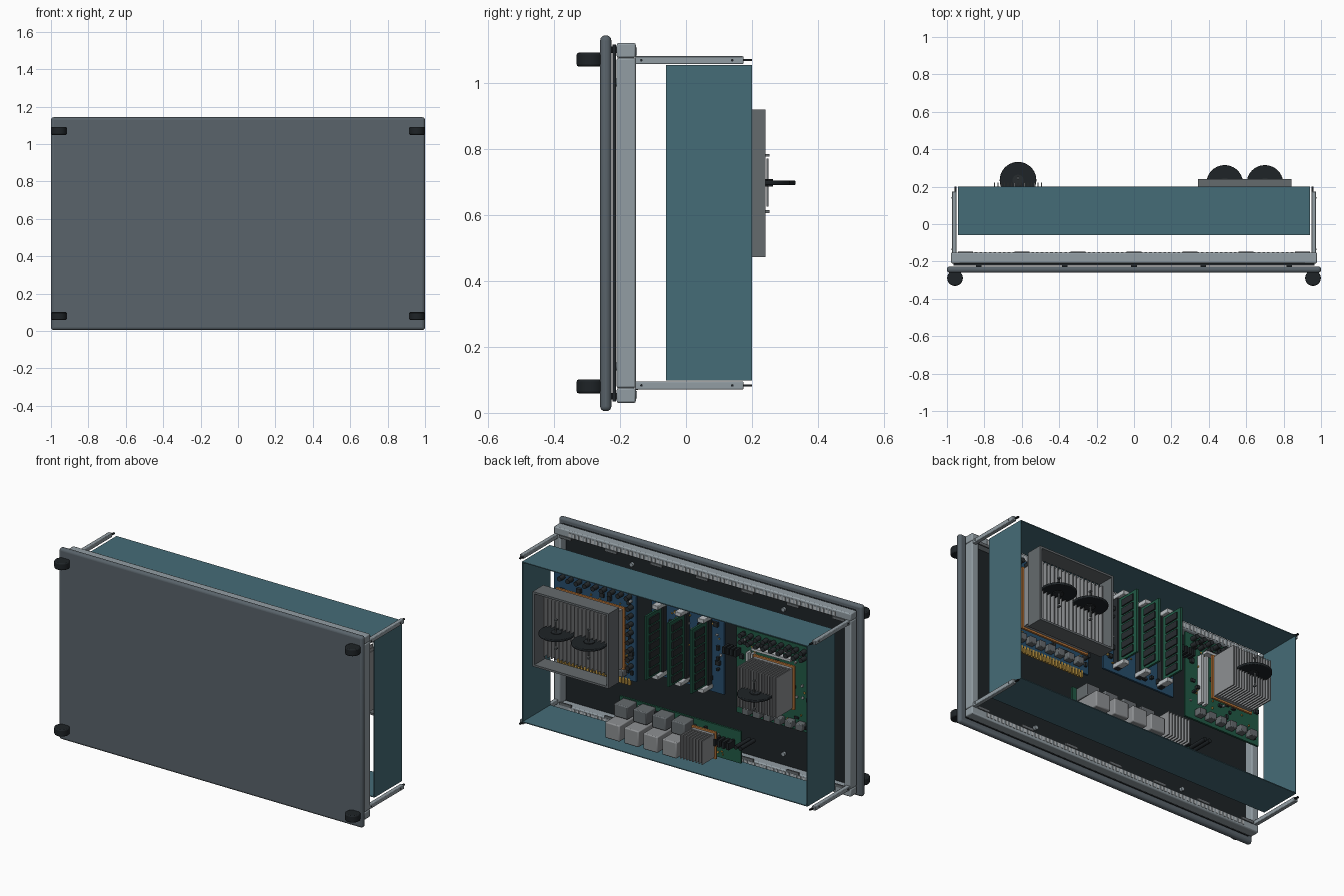
import bpy, bmesh, math, random
from mathutils import Matrix

if "Cube" in bpy.data.objects:
    bpy.data.objects.remove(bpy.data.objects["Cube"])
random.seed(4)

COL = dict(panel=(.10, .125, .145), black=(.013, .017, .02), steel=(.29, .34, .37), teal=(.06, .15, .185),
           green=(.015, .10, .06), blue=(.02, .075, .15), gold=(.55, .33, .06), copper=(.6, .22, .05),
           fin=(.27, .28, .29), grey=(.13, .145, .155), white=(.5, .53, .55), chip=(.02, .025, .028))
MATS = {}
for n, c in COL.items():
    MATS[n] = bpy.data.materials.new(n)
    MATS[n].diffuse_color = (*c, 1)


def finish(name, bm, col, bevel=0, seg=3):
    me = bpy.data.meshes.new(name)
    bm.to_mesh(me)
    bm.free()
    ob = bpy.data.objects.new(name, me)
    bpy.context.collection.objects.link(ob)
    me.materials.append(MATS[col])
    if bevel:
        m = ob.modifiers.new("bevel", 'BEVEL')
        m.width, m.segments = bevel, seg
        smooth(ob)
    return ob


def smooth(ob):
    bpy.ops.object.select_all(action='DESELECT')
    ob.select_set(True)
    bpy.context.view_layer.objects.active = ob
    bpy.ops.object.shade_smooth_by_angle(angle=math.radians(35))


def boxes(name, items, col, bevel=0, seg=2):
    """items: (x0, x1, y0, y1, z0, z1) bounds, joined in one mesh"""
    bm = bmesh.new()
    for a, b, c, d, e, f in items:
        m = Matrix.Translation(((a+b)/2, (c+d)/2, (e+f)/2)) @ Matrix.Diagonal((b-a, d-c, f-e, 1))
        bmesh.ops.create_cube(bm, size=1, matrix=m)
    return finish(name, bm, col, bevel, seg)


def cyls(name, items, col, axis='Z', bevel=0, n=32):
    """items: (x, y, z, radius, length) centred"""
    rot = {'Z': Matrix(), 'Y': Matrix.Rotation(math.pi/2, 4, 'X'), 'X': Matrix.Rotation(math.pi/2, 4, 'Y')}[axis]
    bm = bmesh.new()
    for x, y, z, r, h in items:
        bmesh.ops.create_cone(bm, cap_ends=True, segments=n, radius1=r, radius2=r, depth=h,
                              matrix=Matrix.Translation((x, y, z)) @ rot)
    ob = finish(name, bm, col, bevel, 2)
    if not bevel:
        smooth(ob)
    return ob


def ring(x, z, w, h, t, y0, y1):
    """four walls of a rectangular frame facing y"""
    return [(x-w, x+w, y0, y1, z+h-t, z+h), (x-w, x+w, y0, y1, z-h, z-h+t),
            (x-w, x-w+t, y0, y1, z-h+t, z+h-t), (x+w-t, x+w, y0, y1, z-h+t, z+h-t)]


# Front panel, wheels, inner plate
boxes("front_panel", [(-1, 1, -.26, -.226, .005, 1.143)], "panel", .015, 4)
cyls("foot_wheels", [(sx*.957, -.289, z, .042, .042) for sx in (-1, 1) for z in (.08, 1.07)], "black", bevel=.006)
boxes("foot_brackets", [(sx*.957-.02, sx*.957+.02, -.275, -.255, z-.015, z+.015)
                        for sx in (-1, 1) for z in (.08, 1.07)], "black")
boxes("inner_plate", [(-.965, .965, -.222, -.212, .035, 1.115)], "black")
boxes("panel_spacers", [(x-.015, x+.015, -.228, -.208, z-.01, z+.01)
                        for x in (-.83, -.37, 0, .37, .83) for z in (.05, 1.1)], "black")

# Mounting frame with vent strips and clips
boxes("mount_frame", ring(0, .575, .978, .545, .045, -.21, -.152), "steel", .006)
vents = []
for i in range(70):
    x = -.87 + i*1.74/69
    for z in (.055, 1.095):
        vents.append((x-.007, x+.007, -.153, -.149, z-.012, z+.012))
boxes("vent_strips", vents, "white")
boxes("frame_clips", [(x-.04, x+.04, -.155, -.146, z-.008, z+.008)
                      for x in (-.9, -.6, -.3, 0, .3, .6, .9) for z in (.078, 1.072)], "grey")
cyls("frame_screws", [(x, -.207, z, .012, .02) for x in (-.5, .5) for z in (.14, 1.0)], "steel", 'Y', n=16)

# Corner posts
posts, tongues, screws = [], [], []
for sx in (-1, 1):
    for z in (.083, 1.068):
        posts.append((sx*.961-.012, sx*.961+.012, -.155, .174, z-.012, z+.012))
        tongues.append((sx*.955-.006, sx*.955+.006, .17, .2, z-.003, z+.003))
        screws += [(sx*.973, y, z, .004, .004) for y in (-.135, .14)]
boxes("corner_posts", posts, "steel", .003)
boxes("post_tongues", tongues, "black")
cyls("post_screws", screws, "black", 'X', n=10)

# Teal outer shell, open front and back
boxes("shell", ring(0, .576, .94, .478, .005, -.06, .2), "teal")

# Circuit boards
boxes("power_board", [(.32, .86, 0, .012, .43, .955)], "blue")
boxes("memory_board", [(-.26, .22, 0, .012, .51, .95)], "blue")
boxes("processor_board", [(-.84, -.34, 0, .012, .43, .94)], "green")
boxes("port_board", [(-.37, .43, 0, .012, .13, .32)], "green")
boxes("edge_contacts", [(.36+i*.0195, .372+i*.0195, 0, .014, .4, .44) for i in range(25)], "gold")


def scatter(name, x0, x1, z0, z1, n, col, s, h):
    items = []
    for _ in range(n):
        x, z = random.uniform(x0, x1), random.uniform(z0, z1)
        w, d = random.uniform(.4, 1)*s, random.uniform(.4, 1)*s
        items.append((x-w, x+w, .01, .012+random.uniform(.4, 1)*h, z-d, z+d))
    boxes(name, items, col)


for nm, b in (("power", (.34, .84, .46, .93)), ("memory", (-.24, .2, .53, .93)),
              ("processor", (-.82, -.36, .46, .92)), ("port", (-.35, .4, .15, .3))):
    scatter(nm+"_chips", *b, 30, "chip", .014, .02)
    scatter(nm+"_resistors", *b, 22, "gold", .006, .012)
    scatter(nm+"_sockets", *b, 14, "white", .007, .015)

# Rows of coils, capacitors and connectors
row = [(.38+i*.065, .425+i*.065, .01, .05, .455, .495) for i in range(7)]
row += [(-.8+i*.07, -.755+i*.07, .01, .055, .45, .49) for i in range(6)]
boxes("coils", row, "grey", .004)
caps = [(-.79+i*.05, .03, z, .014, .045) for i in range(9) for z in (.87, .91)]
caps += [(.36+i*.055, .03, .93, .014, .045) for i in range(9)]
caps += [(.35, .03, .52+i*.05, .014, .045) for i in range(8)]
cyls("capacitors", caps, "chip", 'Y', n=12)
boxes("slot_bars", [(-.72, -.46, .01, .045, .84, .855), (-.47, -.455, .01, .045, .53, .82),
                    (-.44, -.425, .01, .045, .53, .82)], "white")
boxes("cable_headers", [(-.33+i*.03, -.312+i*.03, .01, .07, .22, .26) for i in range(4)]
      + [(-.37+i*.025, -.355+i*.025, .005, .06, .78, .82) for i in range(4)], "black")
cyls("cable_stubs", [(x, .04, .27, .012, .13) for x in (-.4, -.43)], "black", 'Y', n=14)

# Memory cards standing on edge
cards, chips, clips, slots = [], [], [], []
for x in (.135, -.015, -.165):
    cards.append((x-.006, x+.006, .02, .19, .56, .94))
    slots.append((x-.016, x+.016, .01, .045, .53, .96))
    clips += [(x-.02, x+.02, .01, .1, z, z+.025) for z in (.53, .945)]
    for i in range(7):
        z = .575+i*.051
        chips.append((x-.014, x+.014, .075, .165, z, z+.038))
boxes("memory_cards", cards, "green")
boxes("memory_chips", chips, "chip")
boxes("memory_slots", slots, "chip")
boxes("memory_clips", clips, "white", .003)


# Finned coolers on copper plates
def cooler(name, x0, x1, z0, z1, y1, n, col="fin"):
    boxes(name+"_socket", [(x0+.03, x1-.03, .01, .05, z0+.03, z1-.03)], "chip")
    boxes(name+"_copper_plate", [(x0-.01, x1+.01, .05, .062, z0-.01, z1+.01)], "copper")
    step = (x1-x0)/(n-1)
    boxes(name+"_fins", [(x0, x1, .062, .08, z0, z1)] +
          [(x0+i*step-.003, x0+i*step+.003, .075, y1, z0, z1) for i in range(n)], col)


cooler("processor_cooler", -.745, -.495, .58, .82, .223, 15)
cooler("power_cooler", .375, .805, .52, .87, .19, 18)
cooler("port_cooler", -.23, -.09, .15, .29, .18, 8)
boxes("power_shroud", ring(.592, .695, .25, .223, .012, .14, .24), "grey")


# Fan discs with hubs and guards
def fan(name, x, y, guard):
    bm = bmesh.new()
    bmesh.ops.create_cone(bm, cap_ends=True, segments=40, radius1=.098, radius2=.098, depth=.014,
                          matrix=Matrix.Translation((x, y, .697)))
    finish(name+"_disc", bm, "black", .004)
    cyls(name+"_hub", [(x, y, .697, .03, .022)], "chip", n=24)
    boxes(name+"_guard", [(x-.06, x+.06, guard-.003, guard+.003, .692, .702),
                          (x-.004, x+.004, guard-.003, guard+.003, .625, .77)]
          + [(x-.006, x+.006, guard-.01, guard+.006, z-.004, z+.004) for z in (.61, .78)], "grey")


fan("processor_fan", -.62, .234, .247)
fan("power_fan_a", .485, .217, .225)
fan("power_fan_b", .7, .217, .225)

# Port blocks along the lower board
xs = [.36, .235, .11, -.015]
boxes("port_blocks_front", [(x-.048, x+.048, .01, .18, .14, .235) for x in xs], "fin", .006)
boxes("port_blocks_rear", [(x-.045, x+.045, .01, .1, .24, .315) for x in xs], "grey", .005)

for m in bpy.data.materials:
    if m.users and not m.is_grease_pencil:
        m.use_nodes = True
        m.node_tree.nodes["Principled BSDF"].inputs["Base Color"].default_value = m.diffuse_color
